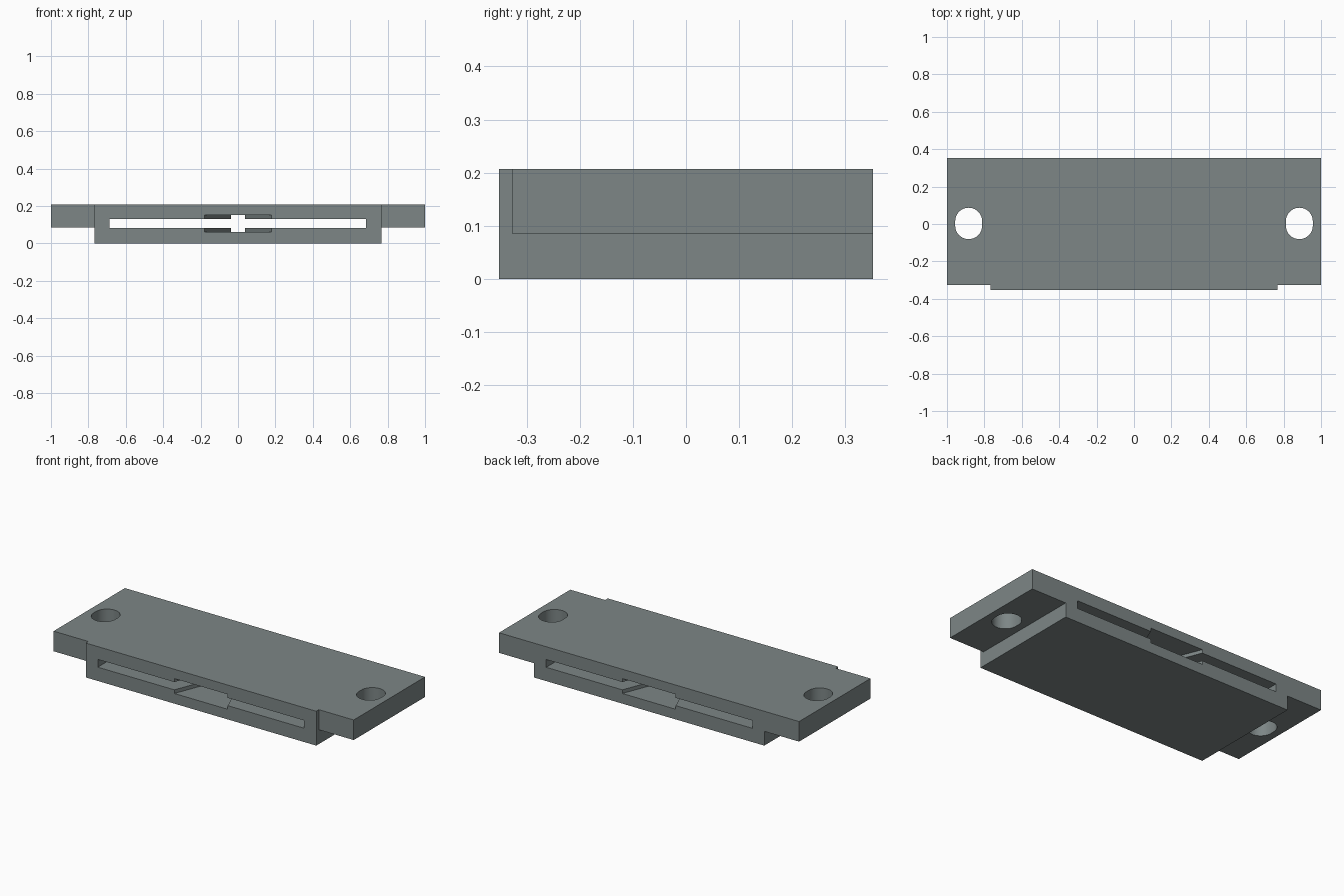
import bpy, bmesh, math

if "Cube" in bpy.data.objects:
    bpy.data.objects.remove(bpy.data.objects["Cube"])

steel = bpy.data.materials.new("grey_metal")
steel.diffuse_color = (0.205, 0.24, 0.24, 1)
steel.use_nodes = True
steel.node_tree.nodes["Principled BSDF"].inputs["Base Color"].default_value = steel.diffuse_color


def prism(name, outline, z0, z1):
    """Extrude a plan outline (x, y) from z0 up to z1."""
    bm = bmesh.new()
    base = bm.faces.new([bm.verts.new((x, y, z0)) for x, y in outline])
    top = bmesh.ops.extrude_face_region(bm, geom=[base])["geom"]
    bmesh.ops.translate(bm, vec=(0, 0, z1 - z0),
                        verts=[v for v in top if isinstance(v, bmesh.types.BMVert)])
    bmesh.ops.recalc_face_normals(bm, faces=bm.faces)
    me = bpy.data.meshes.new(name)
    bm.to_mesh(me)
    bm.free()
    ob = bpy.data.objects.new(name, me)
    bpy.context.collection.objects.link(ob)
    me.materials.append(steel)
    return ob


def rect(x0, x1, y0, y1):
    return [(x0, y0), (x1, y0), (x1, y1), (x0, y1)]


def oblong(cx, cy, r, straight, n=20):
    """Round-ended slot outline, elongated along y."""
    pts = []
    for side in (0, 1):
        shift = straight if side == 0 else -straight
        for i in range(n + 1):
            a = math.pi * (side + i / n)
            pts.append((cx + r * math.cos(a), cy + shift + r * math.sin(a)))
    return pts


def boolean(target, tool, operation):
    """Apply a boolean and discard the tool."""
    mod = target.modifiers.new(operation.lower(), 'BOOLEAN')
    mod.operation, mod.solver, mod.object = operation, 'EXACT', tool
    bpy.context.view_layer.objects.active = target
    bpy.ops.object.modifier_apply(modifier=mod.name)
    bpy.data.objects.remove(tool)


# central block joined with the mounting flange
plate = prism("slotted_mounting_plate", rect(-0.768, 0.768, -0.352, 0.352), 0, 0.207)
boolean(plate, prism("flange", rect(-1, 1, -0.327, 0.352), 0.086, 0.207), 'UNION')

# wide slot running front to back
boolean(plate, prism("slot_cutter", rect(-0.688, 0.685, -0.5, 0.5), 0.083, 0.13), 'DIFFERENCE')

# waisted notch in the middle: wide at both mouths, narrow at the centre
w, n, d = 0.178, 0.038, 0.352
waist = [(-w, -d - .1), (w, -d - .1), (w, -d), (n, 0), (w, d), (w, d + .1),
         (-w, d + .1), (-w, d), (-n, 0), (-w, -d)]
boolean(plate, prism("notch_cutter", waist, 0.061, 0.151), 'DIFFERENCE')

# screw holes through the flange ends
for side in (-1, 1):
    hole = prism("hole_cutter", oblong(side * 0.884, 0.003, 0.072, 0.012), -0.1, 0.4)
    boolean(plate, hole, 'DIFFERENCE')

plate.select_set(True)
bpy.context.view_layer.objects.active = plate
bpy.ops.object.shade_smooth_by_angle(angle=math.radians(30))
